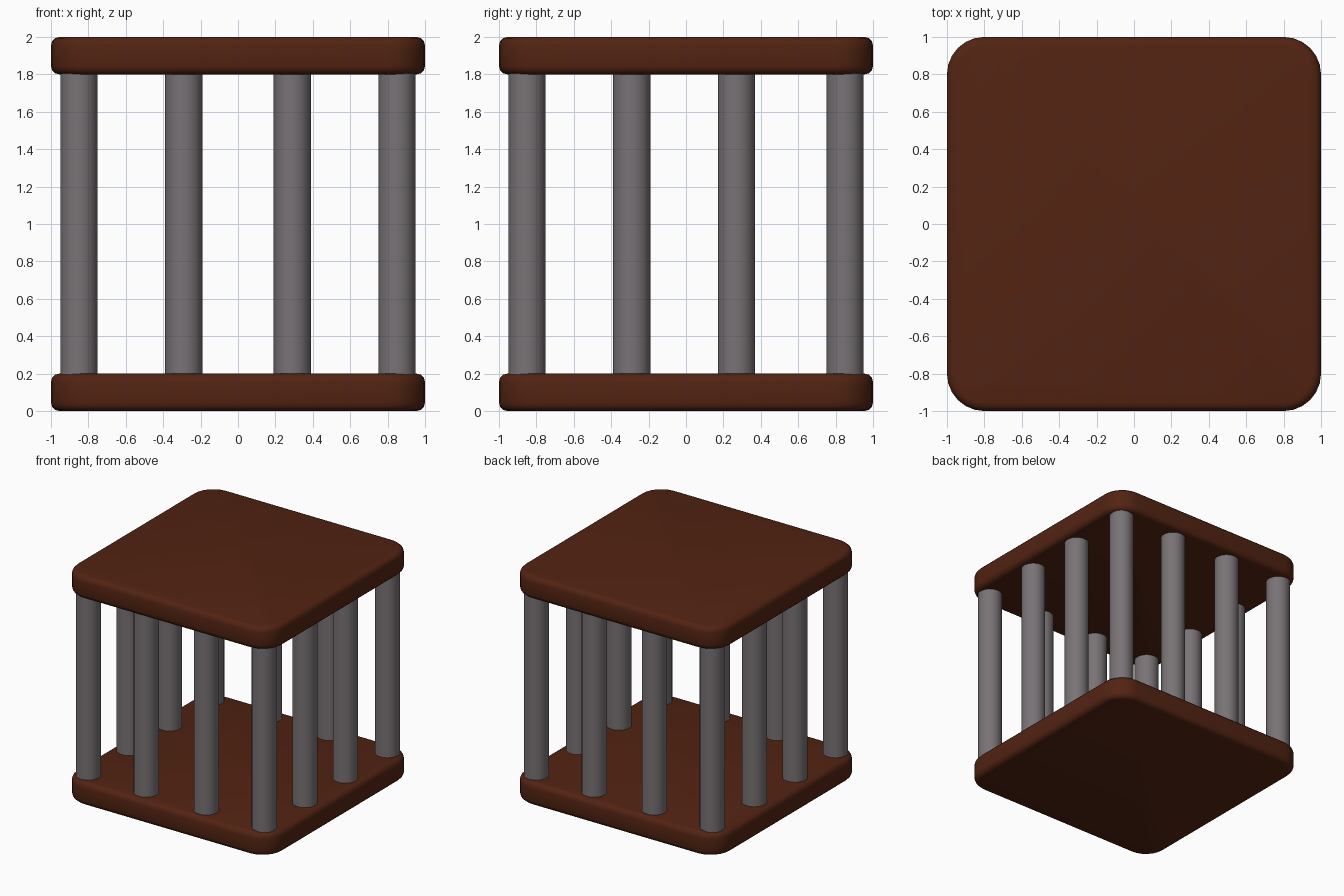
import bpy, bmesh, math

if "Cube" in bpy.data.objects:
    bpy.data.objects.remove(bpy.data.objects["Cube"])


def material(name, rgb):
    m = bpy.data.materials.new(name)
    m.diffuse_color = (*rgb, 1)
    m.use_nodes = True
    m.node_tree.nodes["Principled BSDF"].inputs["Base Color"].default_value = m.diffuse_color
    return m


wood = material("dark_wood", (0.085, 0.017, 0.006))
metal = material("grey_metal", (0.19, 0.17, 0.18))


def finish(name, bm, mat):
    me = bpy.data.meshes.new(name)
    bm.to_mesh(me)
    bm.free()
    ob = bpy.data.objects.new(name, me)
    bpy.context.collection.objects.link(ob)
    me.materials.append(mat)
    bpy.ops.object.select_all(action='DESELECT')
    ob.select_set(True)
    bpy.context.view_layer.objects.active = ob
    bpy.ops.object.shade_smooth_by_angle(angle=math.radians(35))
    return ob


# Square slab: rounded plan corners, then softened top and bottom rims
def slab(name, z):
    bm = bmesh.new()
    bmesh.ops.create_cube(bm, size=1)
    for v in bm.verts:
        v.co = (v.co.x * 2, v.co.y * 2, v.co.z * 0.2 + z)
    upright = [e for e in bm.edges if abs(e.verts[0].co.z - e.verts[1].co.z) > 0.1]
    bmesh.ops.bevel(bm, geom=upright, offset=0.2, segments=6, profile=0.5, affect='EDGES')
    rims = [e for e in bm.edges if abs(e.verts[0].co.z - e.verts[1].co.z) < 0.01]
    bmesh.ops.bevel(bm, geom=rims, offset=0.045, segments=3, profile=0.5, affect='EDGES')
    finish(name, bm, wood)


# Round upright bar, seated slightly into both slabs
def bar(name, x, y):
    bm = bmesh.new()
    bmesh.ops.create_cone(bm, cap_ends=True, segments=32, radius1=0.1, radius2=0.1, depth=1.62)
    bmesh.ops.translate(bm, verts=bm.verts, vec=(x, y, 1))
    finish(name, bm, metal)


slab("base_slab", 0.1)
slab("top_slab", 1.9)

# Twelve bars around the perimeter
xs = (-0.85, -0.29, 0.29, 0.85)
ys = (-0.85, -0.29, 0.27, 0.85)
for i, x in enumerate(xs):
    for j, y in enumerate(ys):
        if i in (0, 3) or j in (0, 3):
            bar(f"bar_{i}_{j}", x, y)
